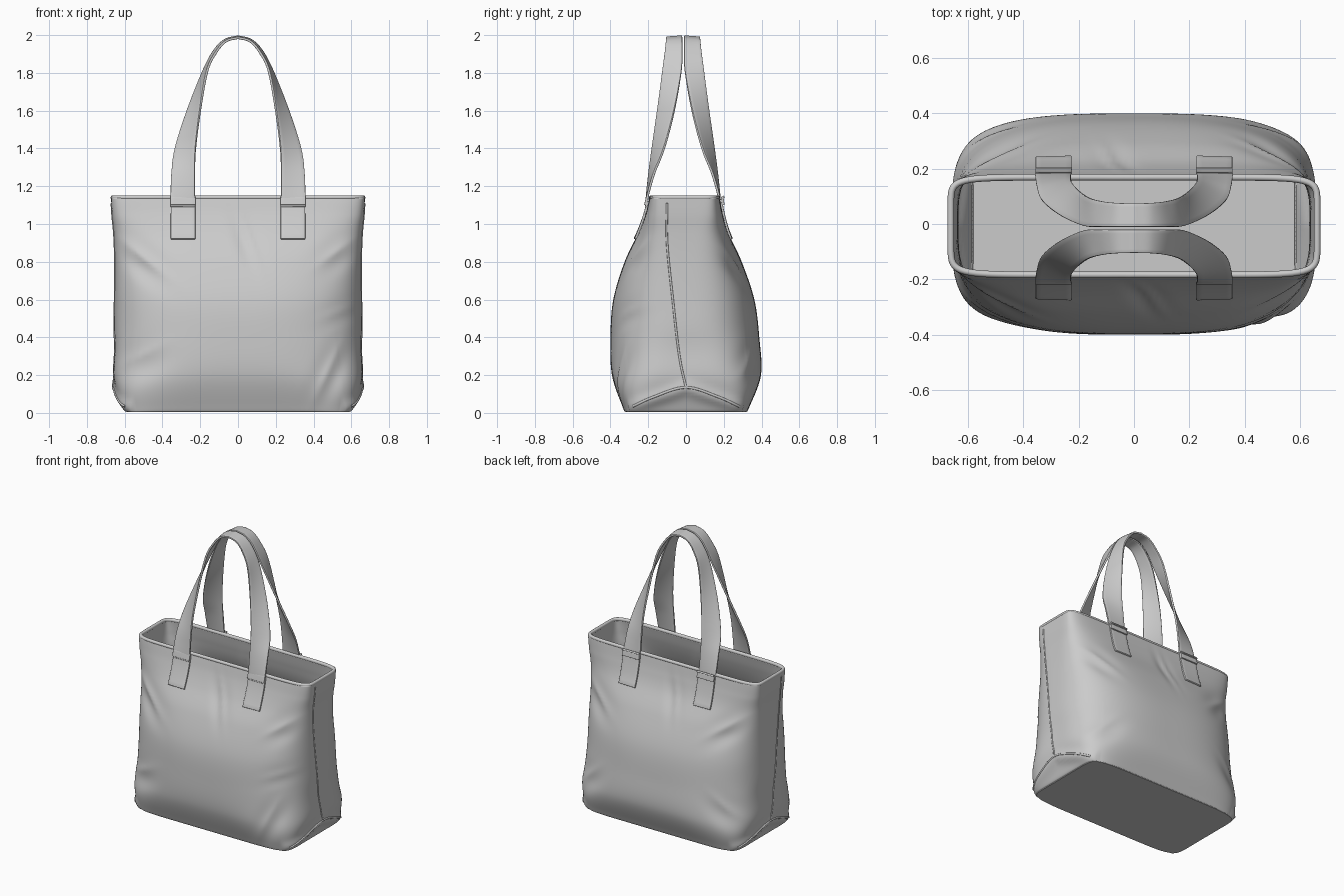
import bpy, bmesh, math
from mathutils import Vector
from mathutils.bvhtree import BVHTree

if "Cube" in bpy.data.objects:
    bpy.data.objects.remove(bpy.data.objects["Cube"])

canvas = bpy.data.materials.new("light_grey_canvas")
canvas.use_nodes = True
canvas.diffuse_color = (0.6, 0.6, 0.6, 1)
canvas.node_tree.nodes["Principled BSDF"].inputs["Base Color"].default_value = (0.6, 0.6, 0.6, 1)


def spline(points, steps):
    """Catmull-Rom samples through points of any dimension."""
    p = [Vector(q) for q in points]
    p = [2 * p[0] - p[1]] + p + [2 * p[-1] - p[-2]]
    out = []
    for i in range(1, len(p) - 2):
        a, b, c, d = p[i - 1:i + 3]
        for k in range(steps):
            t = k / steps
            out.append(0.5 * (2 * b + (c - a) * t + (2 * a - 5 * b + 4 * c - d) * t * t
                              + (3 * b - a - 3 * c + d) * t ** 3))
    return out + [p[-2]]


def finish(name, bm, thickness, offset, bevel=0):
    mesh = bpy.data.meshes.new(name)
    bm.to_mesh(mesh)
    bm.free()
    mesh.materials.append(canvas)
    ob = bpy.data.objects.new(name, mesh)
    bpy.context.collection.objects.link(ob)
    solid = ob.modifiers.new("thickness", "SOLIDIFY")
    solid.thickness, solid.offset = thickness, offset
    if bevel:
        mod = ob.modifiers.new("soft_edge", "BEVEL")
        mod.width, mod.segments, mod.limit_method = bevel, 2, "ANGLE"
    bpy.ops.object.select_all(action="DESELECT")
    ob.select_set(True)
    bpy.context.view_layer.objects.active = ob
    bpy.ops.object.shade_smooth_by_angle(angle=math.radians(40))


def grid(rows, closed=False):
    bm = bmesh.new()
    vs = [[bm.verts.new(p) for p in row] for row in rows]
    n = len(rows[0])
    for lo, hi in zip(vs, vs[1:]):
        for i in range(n if closed else n - 1):
            j = (i + 1) % n
            bm.faces.new((lo[i], lo[j], hi[j], hi[i]))
    return bm, vs


def cord(name, points, radius, closed=False):
    curve = bpy.data.curves.new(name, "CURVE")
    curve.dimensions = "3D"
    curve.bevel_depth, curve.bevel_resolution = radius, 3
    curve.use_fill_caps = True
    line = curve.splines.new("POLY")
    line.points.add(len(points) - 1)
    for q, p in zip(line.points, points):
        q.co = (*p, 1)
    line.use_cyclic_u = closed
    line.use_smooth = True
    curve.materials.append(canvas)
    ob = bpy.data.objects.new(name, curve)
    bpy.context.collection.objects.link(ob)


# Bag body: height, half width, front depth, back depth, corner squareness
sections = [(0.005, .59, .32, .32, 9), (.03, .61, .335, .335, 7), (.2, .664, .392, .397, 3.7),
            (.4, .66, .4, .388, 3), (.6, .655, .385, .362, 3), (.8, .655, .325, .295, 3.4),
            (.95, .66, .254, .226, 4.5), (1.05, .668, .216, .196, 6.5), (1.14, .672, .193, .178, 9)]

# Soft folds: x, z, tilt in degrees, length, width, depth
folds_front = [(-.52, .77, -38, .14, .05, .022), (-.5, .24, 25, .12, .06, .015),
               (.54, .8, 35, .1, .05, .015), (.52, .2, 65, .14, .045, .015),
               (.03, .9, -70, .13, .035, .012), (.56, .5, 20, .1, .04, .008)]
folds_back = [(.52, .75, 35, .12, .05, .018), (-.5, .78, -35, .12, .05, .018),
              (.5, .22, -40, .12, .05, .014), (-.52, .25, 40, .12, .05, .014),
              (-.05, .92, 75, .12, .035, .01)]


def fold_depth(x, z, folds):
    total = 0
    for fx, fz, tilt, length, width, depth in folds:
        c, s = math.cos(math.radians(tilt)), math.sin(math.radians(tilt))
        u, v = (x - fx) * c + (z - fz) * s, (z - fz) * c - (x - fx) * s
        w = v / width
        total += depth * math.exp(-(u / length) ** 2) * (math.exp(-w * w) - .5 * math.exp(-(w - 1.8) ** 2))
    return total


LONG, SHORT = 72, 40
square = [(-1 + 2 * i / LONG, -1) for i in range(LONG)] + [(1, -1 + 2 * i / SHORT) for i in range(SHORT)]
square += [(-u, -v) for u, v in square]


def ring(section, inset=0):
    z, half, front, back, power = section
    pts = []
    for u, v in square:
        r = (abs(u) ** power + abs(v) ** power) ** (-1 / power)
        x = u * r * (half - inset)
        y = v * r * ((front if v < 0 else back) - inset)
        y += math.copysign(fold_depth(x, z, folds_front if v < 0 else folds_back), -v) * min(1, abs(v) * r)
        # Pinched gusset ridge and hollow on the end panels
        if abs(u) == 1:
            ridge = math.exp(-((z - .13 + .34 * abs(y)) / .035) ** 2)
            hollow = math.exp(-((z - .3) / .12) ** 2) * math.exp(-(y / .2) ** 2)
            x += u * (.018 * ridge - .012 * hollow)
        pts.append(Vector((x, y, z)))
    return pts


bm, verts = grid([ring(s) for s in spline(sections, 10)], closed=True)
bm.faces.new(list(reversed(verts[0])))
bm.normal_update()
tree = BVHTree.FromBMesh(bm)
finish("bag_body", bm, .018, -1)
cord("rim_binding", ring(sections[-1], .009), .012, True)

# Seams and folded gusset edges on both ends
for side, label in ((1, "left"), (-1, "right")):
    def on_end(y, z):
        hit = tree.ray_cast(Vector((side * 2, y, z)), Vector((-side, 0, 0)))[0]
        return (hit or Vector((side * .6, y, z))) - Vector((side * .002, 0, 0))

    path = spline([(-.1, 1.11), (-.1, .9), (-.07, .6), (-.035, .3), (0, .135)], 8)
    cord(label + "_end_seam", [on_end(*p) for p in path], .006)
    path = spline([(-.28, .035), (-.17, .085), (0, .135), (.17, .085), (.28, .035)], 8)
    cord(label + "_gusset_fold", [on_end(*p) for p in path], .007)

# Handles: outer and inner strap edges from the bag up to the crown
outer = [(.357, -.21, 1.09), (.357, -.203, 1.15), (.352, -.168, 1.27), (.333, -.116, 1.4),
         (.268, -.062, 1.6), (.183, -.024, 1.81), (.124, -.02, 1.92), (.066, -.02, 1.975), (0, -.02, 1.992)]
inner = [(.228, -.21, 1.09), (.228, -.206, 1.15), (.228, -.194, 1.27), (.224, -.178, 1.4),
         (.2, -.151, 1.6), (.163, -.125, 1.81), (.115, -.112, 1.91), (.063, -.106, 1.968), (0, -.104, 1.986)]


def mirrored(points):
    half = spline(points, 8)
    return half + [Vector((-p.x, p.y, p.z)) for p in reversed(half[:-1])]


for front, label in ((True, "front"), (False, "back")):
    rows = []
    for a, b in zip(mirrored(outer), mirrored(inner)):
        row = [a.lerp(b, k / 6) for k in range(7)]
        if not front:
            row = [Vector((p.x, -.03 - p.y, p.z)) for p in row]
        rows.append(row)
    finish(label + "_handle", grid(rows)[0], .013, 0, .003)

    # Stitched tabs that follow the bag surface, each with a folded cuff
    out = -1 if front else 1
    for side, name in ((1, "left"), (-1, "right")):
        for part, low, high, width, lift in (("tab", .92, 1.13, .065, .004), ("cuff", 1.1, 1.145, .066, .013)):
            rows = []
            for i in range(9):
                z = low + (high - low) * i / 8
                row = []
                for k in range(7):
                    x = side * .291 + width * (k / 3 - 1)
                    hit = tree.ray_cast(Vector((x, out * 2, z)), Vector((0, -out, 0)))[0]
                    y = hit.y if hit else out * .19
                    row.append(Vector((x, y + out * lift, z)))
                rows.append(row)
            finish(f"{label}_{name}_{part}", grid(rows)[0], .013, 0, .003)
